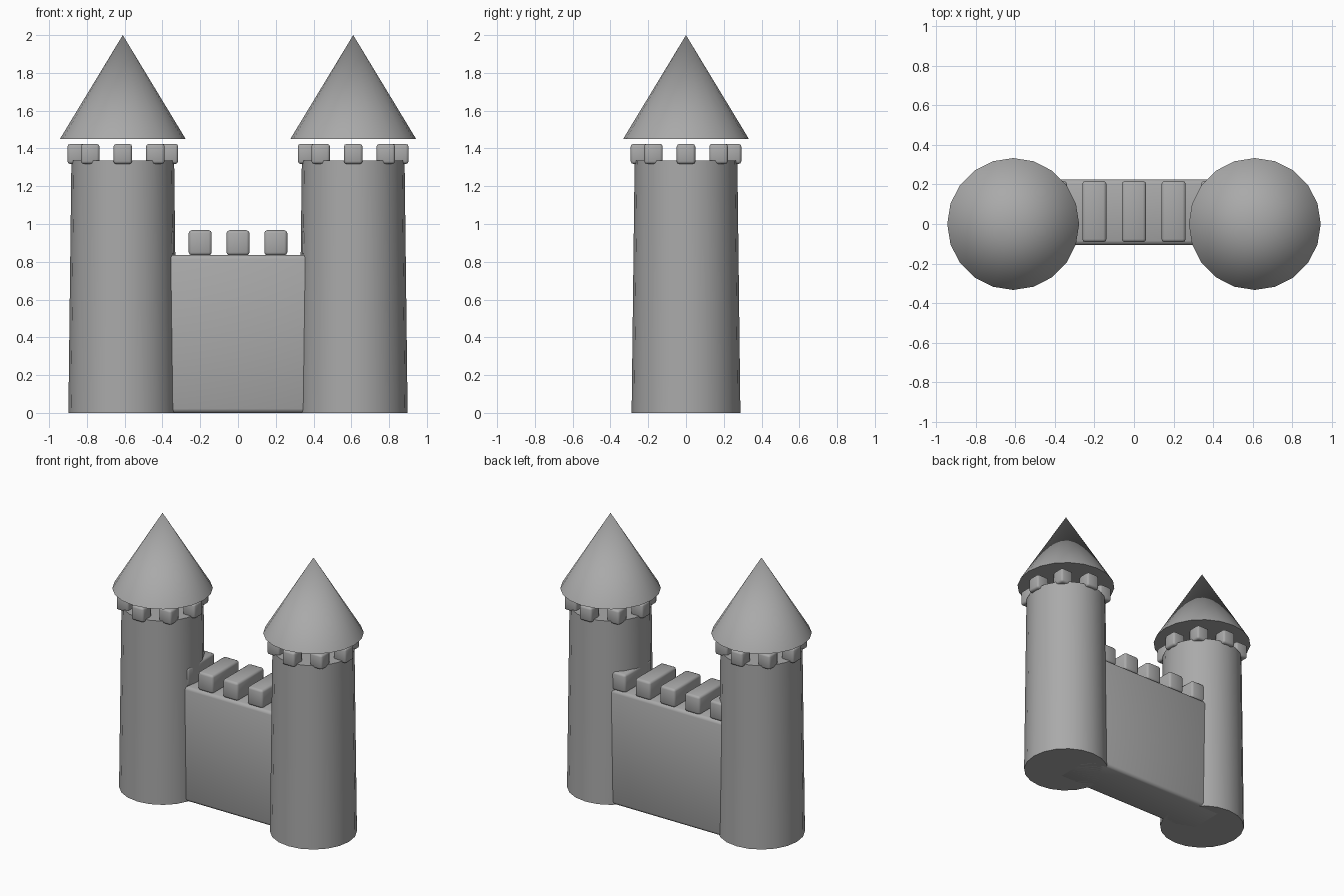
import bpy, math

if "Cube" in bpy.data.objects:
    bpy.data.objects.remove(bpy.data.objects["Cube"])

TOWER_X = 0.61
SIDES = 20

stone = bpy.data.materials.new("stone")
stone.diffuse_color = (0.4, 0.4, 0.4, 1)
stone.use_nodes = True
stone.node_tree.nodes["Principled BSDF"].inputs["Base Color"].default_value = stone.diffuse_color


def block(name, lo, hi, bevel):
    """Smooth-shaded box between two corners with bevelled edges."""
    bpy.ops.mesh.primitive_cube_add(
        size=1, location=[(a + b) / 2 for a, b in zip(lo, hi)])
    obj = bpy.context.object
    obj.name = name
    obj.scale = [b - a for a, b in zip(lo, hi)]
    bpy.ops.object.transform_apply(location=False, rotation=False, scale=True)
    mod = obj.modifiers.new("bevel", 'BEVEL')
    mod.width = bevel
    mod.segments = 2
    obj.data.materials.append(stone)
    bpy.ops.object.shade_smooth()
    return obj


def cone(name, x, r_bottom, r_top, z0, z1):
    """Upright cone or tapered cylinder with smooth sides and sharp rims."""
    bpy.ops.mesh.primitive_cone_add(
        vertices=SIDES, radius1=r_bottom, radius2=r_top,
        depth=z1 - z0, location=(x, 0, (z0 + z1) / 2))
    obj = bpy.context.object
    obj.name = name
    obj.data.materials.append(stone)
    bpy.ops.object.shade_smooth_by_angle(angle=math.radians(35))
    return obj


for side, x in (("left", -TOWER_X), ("right", TOWER_X)):
    # Tapered tower and the roof floating just above its battlements
    cone(f"{side}_tower", x, 0.288, 0.272, 0, 1.335)
    cone(f"{side}_roof", x, 0.333, 0, 1.45, 2.0)
    # Ring of eight axis-aligned tower merlons
    for i in range(8):
        a = i * math.tau / 8
        cx, cy = x + 0.244 * math.cos(a), 0.244 * math.sin(a)
        block(f"{side}_tower_merlon_{i}", (cx - 0.049, cy - 0.049, 1.318),
              (cx + 0.049, cy + 0.049, 1.424), 0.014)

# Curtain wall, set slightly toward the back, running into both towers
block("wall", (-0.6, -0.106, 0), (0.6, 0.225, 0.837), 0.022)

# Wall merlons; the outer two are partly buried in the towers
for i in range(-2, 3):
    cx = i * 0.2
    block(f"wall_merlon_{i + 2}", (cx - 0.061, -0.092, 0.834),
          (cx + 0.061, 0.217, 0.967), 0.016)
